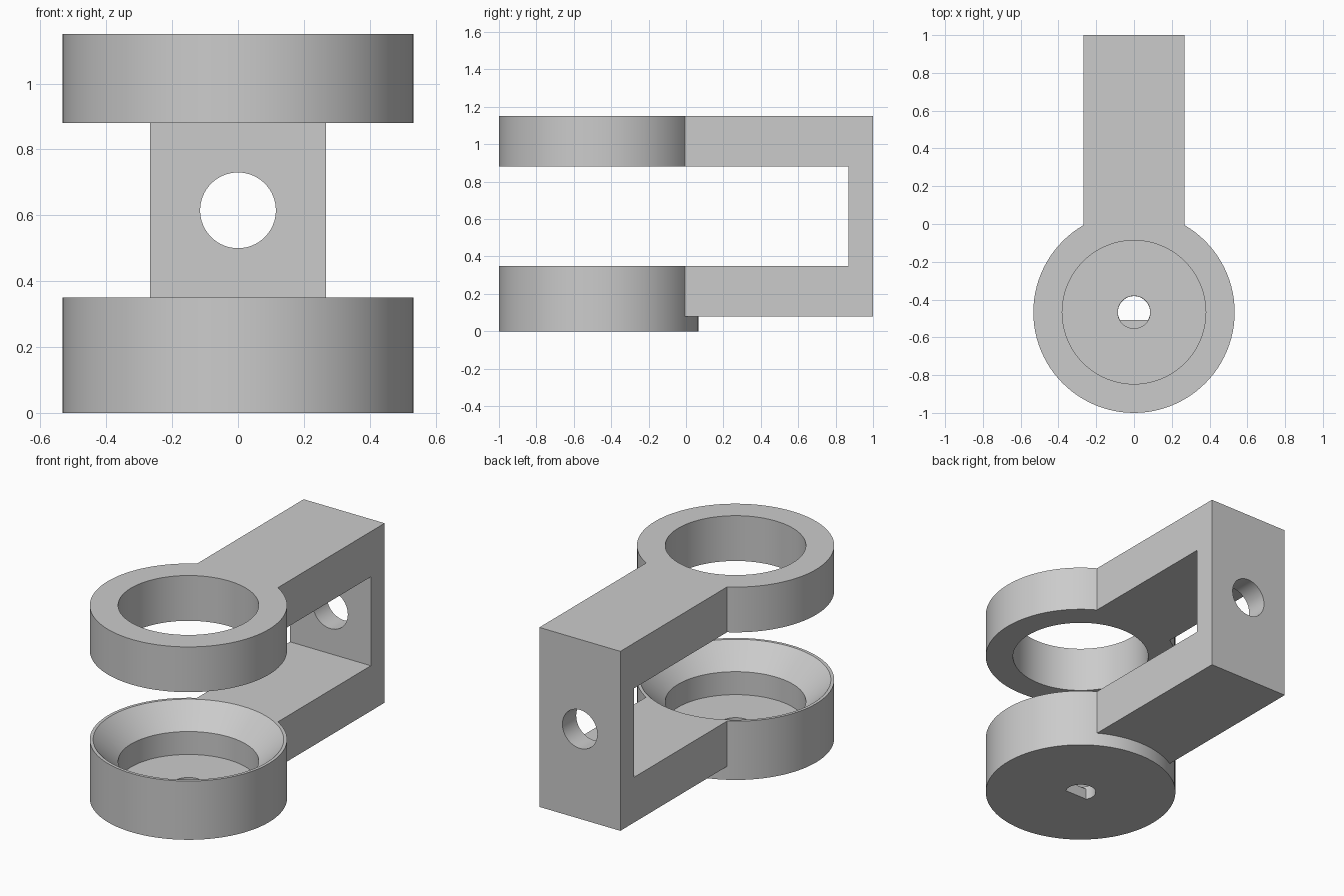
import bpy, bmesh, math

if "Cube" in bpy.data.objects:
    bpy.data.objects.remove(bpy.data.objects["Cube"])

SEG = 96
CY = -0.467          # y of the ring axis
R_OUT, R_IN = 0.533, 0.38
HALF_W = 0.267       # half width of the frame

grey = bpy.data.materials.new("light grey")
grey.diffuse_color = (0.6, 0.6, 0.6, 1)
grey.use_nodes = True
grey.node_tree.nodes["Principled BSDF"].inputs["Base Color"].default_value = grey.diffuse_color


def finish(name, bm):
    bmesh.ops.recalc_face_normals(bm, faces=bm.faces)
    me = bpy.data.meshes.new(name)
    bm.to_mesh(me)
    bm.free()
    me.materials.append(grey)
    ob = bpy.data.objects.new(name, me)
    bpy.context.collection.objects.link(ob)
    return ob


def prism(name, pts, offset):
    """Extrude a closed outline of 3D points by an offset."""
    bm = bmesh.new()
    face = bm.faces.new([bm.verts.new(p) for p in pts])
    ext = bmesh.ops.extrude_face_region(bm, geom=[face])["geom"]
    bmesh.ops.translate(bm, vec=offset,
                        verts=[v for v in ext if isinstance(v, bmesh.types.BMVert)])
    return finish(name, bm)


def turned(name, profile):
    """Solid of revolution about the ring axis from (radius, z) pairs."""
    bm = bmesh.new()
    loops = []
    for r, z in profile:
        loops.append([bm.verts.new((r * math.cos(2 * math.pi * i / SEG),
                                    CY + r * math.sin(2 * math.pi * i / SEG), z))
                      for i in range(SEG)])
    for a, b in zip(loops, loops[1:]):
        for i in range(SEG):
            j = (i + 1) % SEG
            bm.faces.new((a[i], a[j], b[j], b[i]))
    bm.faces.new(loops[0])
    bm.faces.new(loops[-1])
    return finish(name, bm)


def combine(target, other, operation):
    mod = target.modifiers.new(operation, 'BOOLEAN')
    mod.operation = operation
    mod.solver = 'EXACT'
    mod.object = other
    bpy.context.view_layer.objects.active = target
    bpy.ops.object.modifier_apply(modifier=mod.name)
    bpy.data.objects.remove(other)


# C-shaped frame: two arms and the back wall
side = [(-0.1, 0.08), (1, 0.08), (1, 1.15), (-0.1, 1.15),
        (-0.1, 0.88), (0.87, 0.88), (0.87, 0.35), (-0.1, 0.35)]
bracket = prism("bracket", [(-HALF_W, y, z) for y, z in side], (2 * HALF_W, 0, 0))

# Upper ring and lower cup bodies
combine(bracket, turned("upper_ring", [(R_OUT, 0.88), (R_OUT, 1.15)]), 'UNION')
combine(bracket, turned("lower_cup", [(R_OUT, 0), (R_OUT, 0.35)]), 'UNION')

# Ring bore, then the cup's conical seat, pocket and shallow round recess
combine(bracket, turned("ring_bore", [(R_IN, 0.75), (R_IN, 1.3)]), 'DIFFERENCE')
combine(bracket, turned("cup_pocket", [(0.086, 0.065), (0.086, 0.083), (R_IN, 0.083),
                                       (R_IN, 0.22), (0.515, 0.35), (0.515, 0.5)]), 'DIFFERENCE')

# D-shaped hole through the cup floor, flat towards the front
start = math.asin(-0.04 / 0.085)
span = math.pi - 2 * start
d_arc = [(0.085 * math.cos(start + span * i / 40),
          CY + 0.085 * math.sin(start + span * i / 40), -0.1) for i in range(41)]
combine(bracket, prism("d_hole", d_arc, (0, 0, 0.25)), 'DIFFERENCE')

# Round hole through the back wall
circle = [(0.115 * math.cos(2 * math.pi * i / 64), 0.7,
           0.615 + 0.115 * math.sin(2 * math.pi * i / 64)) for i in range(64)]
combine(bracket, prism("wall_hole", circle, (0, 0.5, 0)), 'DIFFERENCE')

bpy.ops.object.select_all(action='DESELECT')
bracket.select_set(True)
bpy.context.view_layer.objects.active = bracket
bpy.ops.object.shade_smooth_by_angle(angle=math.radians(30))
